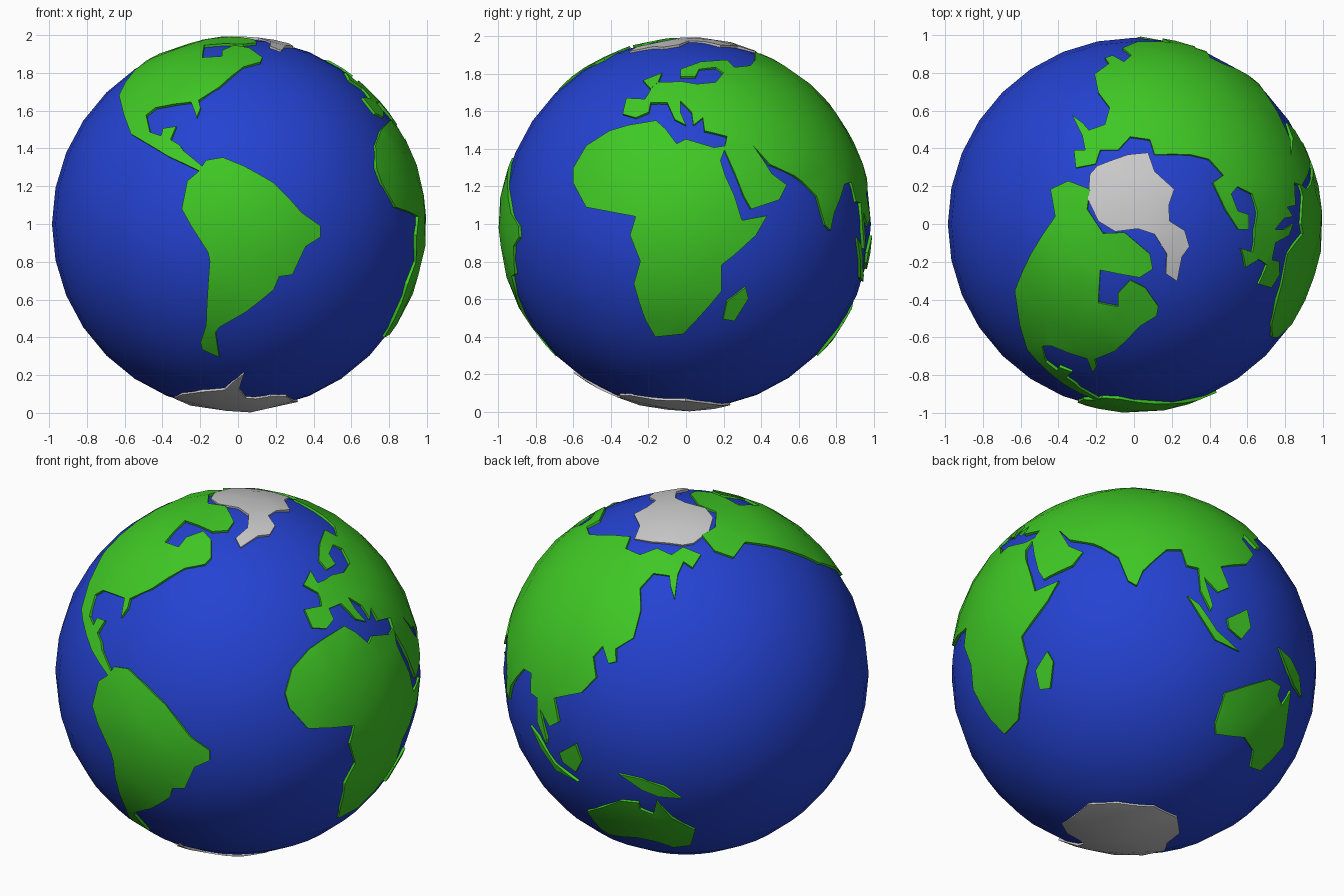
import bpy, bmesh, math, random
from mathutils import Vector
from mathutils.geometry import delaunay_2d_cdt

if "Cube" in bpy.data.objects:
    bpy.data.objects.remove(bpy.data.objects["Cube"])

random.seed(4)
CENTRE = Vector((0, 0, 1))
OCEAN_R, RIM_R, LAND_R, FOOT_R = 0.985, 0.994, 1.0, 0.96
TILT, FRONT_LON = math.radians(10), -62


def material(name, colour):
    m = bpy.data.materials.new(name)
    m.diffuse_color = colour
    m.use_nodes = True
    m.node_tree.nodes["Principled BSDF"].inputs["Base Color"].default_value = m.diffuse_color
    return m


BLUE = material("ocean_blue", (0.018, 0.055, 0.64, 1))
GREEN = material("land_green", (0.05, 0.58, 0.018, 1))


# Projections from a drawn outline onto the unit sphere
def depth(a, b):
    return math.sqrt(max(0.0, 1 - a * a - b * b))


def front(x, z):
    return Vector((x, -depth(x, z - 1), z - 1))


def right(y, z):
    return Vector((depth(y, z - 1), y, z - 1))


def top(x, y):
    return Vector((x, y, depth(x, y)))


def chart(lon, lat):
    a, b = math.radians(lon - FRONT_LON), math.radians(lat)
    x, y, z = math.cos(b) * math.sin(a), -math.cos(b) * math.cos(a), math.sin(b)
    c, s = math.cos(TILT), math.sin(TILT)
    return Vector((x, y * c + z * s, z * c - y * s))


# Evenly spread points that give the interior of the land its facets
SEEDS = []
for i in range(420):
    h = 1 - 2 * (i + 0.5) / 420
    a = i * math.pi * (3 - math.sqrt(5))
    SEEDS.append(Vector((math.cos(a) * math.sqrt(1 - h * h), math.sin(a) * math.sqrt(1 - h * h), h)))


def finish(obj, mat):
    if mat:
        obj.data.materials.append(mat)
    bpy.ops.object.select_all(action='DESELECT')
    obj.select_set(True)
    bpy.context.view_layer.objects.active = obj
    bpy.ops.object.shade_smooth_by_angle(angle=math.radians(30))


def land(name, *parts, mat=GREEN):
    """Raised plate on the globe; parts are (projection, outline) pairs forming one ring."""
    ring = [proj(*p).normalized() for proj, pts in parts for p in pts]
    outline = []
    for p, q in zip(ring, ring[1:] + ring[:1]):
        n = max(1, math.ceil((p - q).length / 0.17))
        outline += [p.lerp(q, k / n).normalized() for k in range(n)]
    # flatten stereographically about the middle of the plate
    mid = sum(outline, Vector()).normalized()
    u = mid.orthogonal().normalized()
    v = mid.cross(u)

    def flat(p):
        return Vector((p.dot(u), p.dot(v))) / (1 + p.dot(mid))

    def unflat(f):
        r2 = f.length_squared
        return ((u * f.x + v * f.y) * 2 + mid * (1 - r2)) / (1 + r2)

    loop = [flat(p) for p in outline]
    if sum(a.x * b.y - a.y * b.x for a, b in zip(loop, loop[1:] + loop[:1])) < 0:
        loop.reverse()
    inner = [flat(s) for s in SEEDS
             if s.dot(mid) > -0.2 and min((s - p).length for p in outline) > 0.06]
    verts, _, faces, *_ = delaunay_2d_cdt(loop + inner, [], [list(range(len(loop)))], 1, 1e-5)

    bm = bmesh.new()
    vs = [bm.verts.new(unflat(f)) for f in verts]
    for f in faces:
        bm.faces.new([vs[i] for i in f])
    bmesh.ops.delete(bm, geom=[w for w in bm.verts if not w.link_faces], context='VERTS')
    for f in bm.faces:
        f.normal_update()
        if f.normal.dot(f.calc_center_median()) < 0:
            f.normal_flip()
    # shore walls running down into the ocean
    shore = [l for f in bm.faces for l in f.loops if l.edge.is_boundary]
    pairs = [(l.vert, l.link_loop_next.vert) for l in shore]
    feet = {}
    for w in {w for pr in pairs for w in pr}:
        feet[w] = bm.verts.new(w.co * FOOT_R)
    for w in bm.verts:
        if w in feet:
            w.co *= RIM_R
        elif w.link_faces:
            w.co *= LAND_R - random.uniform(0, 0.004)
    for a, b in pairs:
        bm.faces.new((b, a, feet[a], feet[b]))
    for w in bm.verts:
        w.co += CENTRE
    me = bpy.data.meshes.new(name)
    bm.to_mesh(me)
    bm.free()
    obj = bpy.data.objects.new(name, me)
    bpy.context.collection.objects.link(obj)
    finish(obj, mat)


# Ocean ball
bpy.ops.mesh.primitive_uv_sphere_add(segments=32, ring_count=16, radius=OCEAN_R, location=CENTRE)
ocean = bpy.context.object
ocean.name = "ocean"
finish(ocean, BLUE)

# Americas
land("south_america", (front, [
    (-.21, 1.28), (-.17, 1.34), (-.08, 1.355), (.03, 1.31), (.19, 1.22), (.27, 1.14), (.34, 1.06),
    (.44, .99), (.44, .93), (.36, .88), (.29, .73), (.22, .72), (.19, .65), (.04, .53), (-.1, .45),
    (-.12, .42), (-.1, .29), (-.19, .33), (-.2, .37), (-.17, .46), (-.15, .8), (-.16, .85),
    (-.25, .99), (-.3, 1.08), (-.27, 1.23)]))
land("north_america", (front, [
    (-.63, 1.67), (-.57, 1.48), (-.52, 1.45), (-.37, 1.36), (-.2, 1.28), (-.18, 1.3), (-.29, 1.39),
    (-.31, 1.42), (-.36, 1.45), (-.33, 1.52), (-.4, 1.51), (-.41, 1.47), (-.47, 1.49), (-.49, 1.58),
    (-.44, 1.62), (-.25, 1.65), (-.22, 1.57), (-.2, 1.62), (-.21, 1.66), (-.1, 1.73)]),
    (top, [(.03, -.545), (.12, -.49), (.13, -.44), (.06, -.34), (-.02, -.3), (-.085, -.37),
           (-.085, -.44), (-.19, -.42), (-.18, -.245), (.03, -.285), (.1, -.24), (.085, -.16),
           (-.05, -.045), (-.165, -.05), (-.25, .08), (-.235, .185), (-.35, .23), (-.445, .185),
           (-.42, .04), (-.55, -.16), (-.635, -.355)]))

# Africa and its island
land("africa", (right, [
    (-.41, 1.5), (-.31, 1.53), (-.16, 1.555), (-.11, 1.51), (-.05, 1.43), (0, 1.455), (.15, 1.41),
    (.215, 1.42), (.185, 1.34), (.21, 1.26), (.26, 1.15), (.3, 1.02), (.435, 1.045), (.375, .94),
    (.26, .835), (.19, .78), (.19, .64), (.07, .5), (-.015, .41), (-.165, .395), (-.22, .49),
    (-.28, .68), (-.245, .8), (-.3, .94), (-.27, 1.04), (-.535, 1.09), (-.605, 1.22), (-.605, 1.3),
    (-.535, 1.42)]))
land("east_african_island", (right, [(.32, .66), (.335, .6), (.26, .48), (.2, .49), (.22, .585)]))

# Europe and Asia as one plate
land("eurasia", (right, [
    (.22, 1.47), (.205, 1.4), (.31, 1.15), (.35, 1.08), (.5, 1.13), (.54, 1.21), (.46, 1.27),
    (.36, 1.42), (.45, 1.32), (.58, 1.26), (.62, 1.23), (.7, 1.15), (.745, .995), (.775, .965),
    (.795, 1.06)]),
    (chart, [(87, 21), (92, 22), (94, 16), (98, 16), (99, 8), (103, 2), (103.5, 4), (100, 13),
             (105, 9), (109, 12), (106, 19), (110, 21), (117, 24), (122, 30), (119, 36), (122, 40),
             (126, 35), (129, 36), (128, 40), (135, 44)]),
    (top, [(-.19, .7), (-.13, .62), (-.155, .53), (-.24, .5), (-.275, .54), (-.33, .58),
           (-.275, .47), (-.26, .395), (-.32, .395), (-.31, .3), (-.205, .32), (-.18, .395),
           (-.085, .395), (-.02, .465), (.085, .45), (.11, .37), (.3, .37), (.4, .345)]),
    (right, [(.26, 1.84), (.22, 1.88), (.08, 1.87), (-.03, 1.83), (-.03, 1.79), (.05, 1.79),
             (.07, 1.83), (.16, 1.84), (.2, 1.81), (.16, 1.76), (.06, 1.75), (-.03, 1.765),
             (-.1, 1.76), (-.17, 1.76), (-.2, 1.7), (-.22, 1.67), (-.32, 1.675), (-.34, 1.59),
             (-.27, 1.57), (-.2, 1.6), (-.19, 1.65), (-.1, 1.65), (-.06, 1.56), (0, 1.53),
             (-.03, 1.6), (-.03, 1.66), (.03, 1.6), (.04, 1.53), (.09, 1.57), (.1, 1.5)]))
land("northwest_island", (right, [(-.23, 1.77), (-.18, 1.79), (-.13, 1.81), (-.15, 1.76), (-.19, 1.725)]))

# Southern islands and Australia
land("southeast_island_arc", (chart, [(95, 5), (99, 3), (106, -4), (115, -8), (106, -7), (100, -1)]))
land("southeast_island", (chart, [(109, 1), (116, 6.5), (118, 1), (115, -4), (110, -2)]))
land("tropical_island", (chart, [(131, -1), (138, -2), (145, -5), (150, -10), (143, -9), (138, -6.5)]))
land("australia", (chart, [
    (114, -22), (122, -17), (130, -12), (136, -12), (136, -15), (140, -17), (142, -11), (146, -19),
    (153, -26), (150, -37), (143, -38.5), (138, -34), (130, -32), (117, -35), (115, -32)]))

# Polar ice
land("north_ice", (top, [
    (-.235, .265), (-.195, .31), (-.03, .37), (.075, .38), (.11, .28), (.215, .185), (.185, .1),
    (.19, .015), (.27, -.035), (.295, -.12), (.255, -.175), (.23, -.305), (.17, -.265),
    (.175, -.16), (.11, -.055), (.02, -.025), (-.1, -.04), (-.19, .015), (-.245, .13)]), mat=None)
land("south_ice", (chart, [
    (-58, -63), (-61, -72), (-50, -78), (-35, -78), (-20, -75), (0, -73), (30, -73), (55, -69),
    (80, -68), (110, -66), (135, -66), (160, -69), (178, -73), (-155, -70), (-130, -71),
    (-100, -72), (-75, -72), (-67, -68)]), mat=None)
